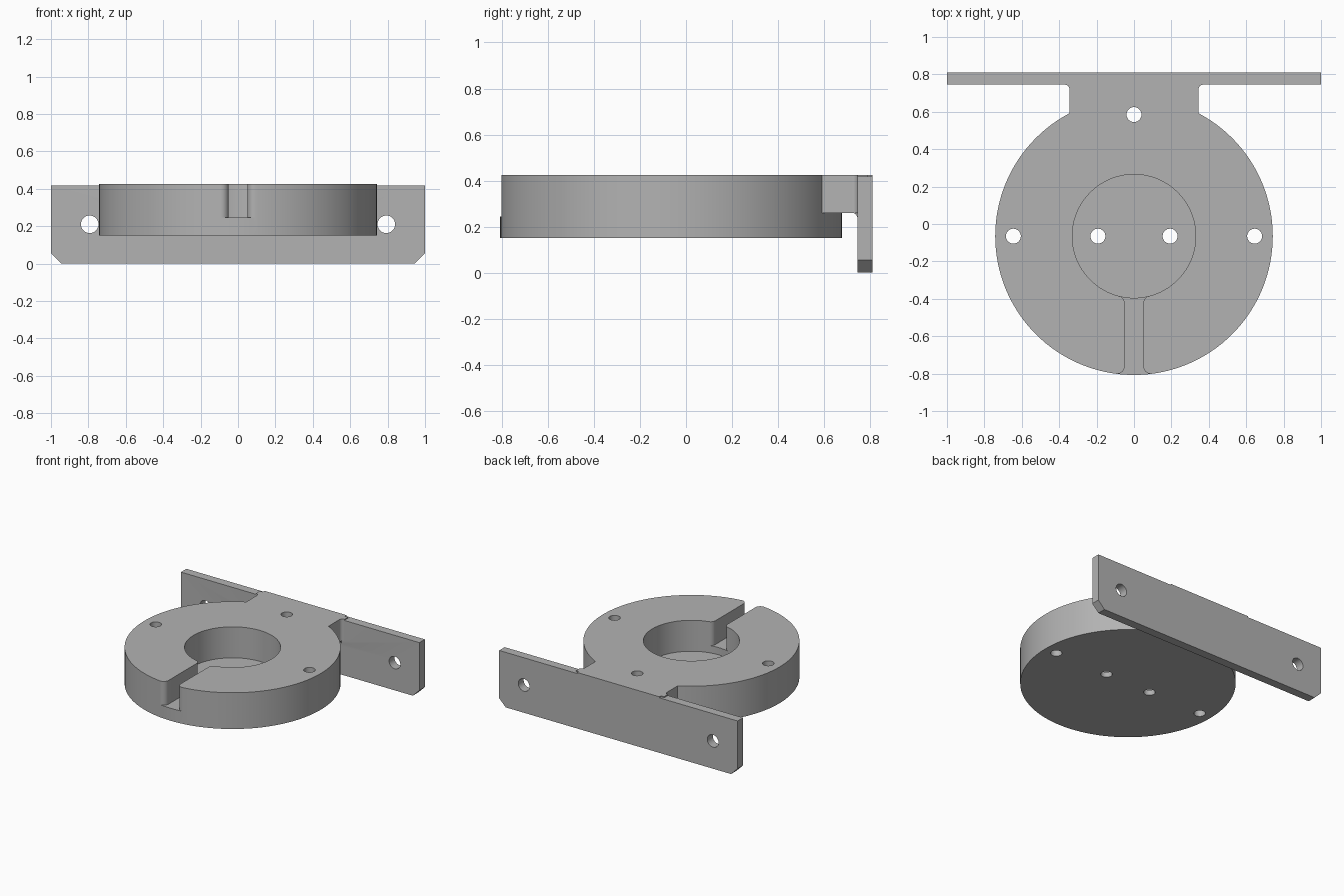
import bpy, bmesh, math
from mathutils import Vector, Matrix

if "Cube" in bpy.data.objects:
    bpy.data.objects.remove(bpy.data.objects["Cube"])

CENTRE_Y, DISC_R, BORE_R = -0.065, 0.742, 0.33
BASE, TOP = 0.15, 0.425
SLOT, ROUND = 0.05, 0.04
NECK, FILLET = 0.345, 0.025
PLATE_FRONT, PLATE_BACK = 0.745, 0.81

grey = bpy.data.materials.new("satin grey")
grey.use_nodes = True
COLOUR = (0.45, 0.45, 0.45, 1)
grey.diffuse_color = COLOUR
grey.node_tree.nodes["Principled BSDF"].inputs["Base Color"].default_value = COLOUR


def prism(name, points, low, high, axis="Z"):
    """Extrude a closed outline along z, or along x / y for side profiles."""
    place = {"Z": lambda a, b, c: (a, b, c),
             "Y": lambda a, b, c: (a, c, b),
             "X": lambda a, b, c: (c, a, b)}[axis]
    bm = bmesh.new()
    face = bm.faces.new([bm.verts.new(place(a, b, low)) for a, b in points])
    new = bmesh.ops.extrude_face_region(bm, geom=[face])["geom"]
    bmesh.ops.translate(bm, vec=Vector(place(0, 0, high - low)),
                        verts=[v for v in new if isinstance(v, bmesh.types.BMVert)])
    bmesh.ops.recalc_face_normals(bm, faces=bm.faces)
    mesh = bpy.data.meshes.new(name)
    bm.to_mesh(mesh)
    bm.free()
    mesh.materials.append(grey)
    obj = bpy.data.objects.new(name, mesh)
    bpy.context.collection.objects.link(obj)
    return obj


def arc(x, y, r, start, end, steps=8):
    return [(x + r * math.cos(t), y + r * math.sin(t))
            for t in (start + (end - start) * i / steps for i in range(steps + 1))]


def circle(x, y, r, sides):
    return arc(x, y, r, 0, math.tau * (sides - 1) / sides, sides - 1)


def mirrored(points):
    """Close an outline with its reflection in x."""
    return points + [(-x, y) for x, y in reversed(points)]


def combine(target, tool, operation):
    mod = target.modifiers.new(operation.lower(), "BOOLEAN")
    mod.operation, mod.solver, mod.object = operation, "EXACT", tool
    bpy.context.view_layer.objects.active = target
    bpy.ops.object.modifier_apply(modifier=mod.name)
    bpy.data.objects.remove(tool)


# Round body
body = prism("mounting_bracket", circle(0, CENTRE_Y, DISC_R, 128), BASE, TOP)

# Neck, flaring into the back plate
flare = arc(NECK + FILLET, PLATE_FRONT - FILLET, FILLET, math.pi, math.pi / 2)
neck = prism("neck", mirrored([(NECK, 0.4)] + flare + [(NECK + FILLET, PLATE_BACK - 0.02),
             (NECK, PLATE_BACK - 0.02), (NECK, PLATE_BACK)]), 0.26, TOP)
combine(body, neck, "UNION")

# Back plate with two chamfered lower corners
plate = prism("back_plate", mirrored([(0.945, 0), (1, 0.055), (1, 0.417)]),
              PLATE_FRONT, PLATE_BACK, "Y")
combine(body, plate, "UNION")

# Rounded corner under the neck
under = arc(PLATE_FRONT - FILLET, 0.26 - FILLET, FILLET, math.pi / 2, 0)
gusset = prism("neck_fillet", [(PLATE_FRONT + 0.01, 0.26 - FILLET), (PLATE_FRONT + 0.01, 0.28),
               (PLATE_FRONT - FILLET, 0.28)] + under, -NECK, NECK, "X")
combine(body, gusset, "UNION")

# Central blind pocket
combine(body, prism("pocket", circle(0, CENTRE_Y, BORE_R, 96), 0.19, 0.6), "DIFFERENCE")

# Front slot with rounded mouths at the pocket and at the rim
cx = SLOT + ROUND
inner_y = -math.sqrt((BORE_R + ROUND) ** 2 - cx ** 2)
outer_y = -math.sqrt((DISC_R - ROUND) ** 2 - cx ** 2)
inner = arc(cx, CENTRE_Y + inner_y, ROUND, math.atan2(-inner_y, -cx), math.pi)
outer = arc(cx, CENTRE_Y + outer_y, ROUND, math.pi, math.tau + math.atan2(outer_y, cx))
slot = prism("slot", mirrored([(inner[0][0], CENTRE_Y - 0.2)] + inner + outer
             + [(outer[-1][0], -0.9)]), 0.245, 0.6)
combine(body, slot, "DIFFERENCE")

# Vertical screw holes
for x, y in ((-0.645, CENTRE_Y), (0.645, CENTRE_Y), (-0.193, CENTRE_Y),
             (0.193, CENTRE_Y), (0, 0.585)):
    combine(body, prism("screw_hole", circle(x, y, 0.04, 32), -0.1, 0.6), "DIFFERENCE")

# Horizontal holes through the back plate
for x in (-0.793, 0.793):
    combine(body, prism("plate_hole", circle(x, 0.21, 0.047, 32), 0.7, 0.9, "Y"), "DIFFERENCE")

# Smooth curved walls, sharp edges kept
bpy.ops.object.select_all(action="DESELECT")
body.select_set(True)
bpy.context.view_layer.objects.active = body
bpy.ops.object.shade_smooth_by_angle(angle=math.radians(30))
